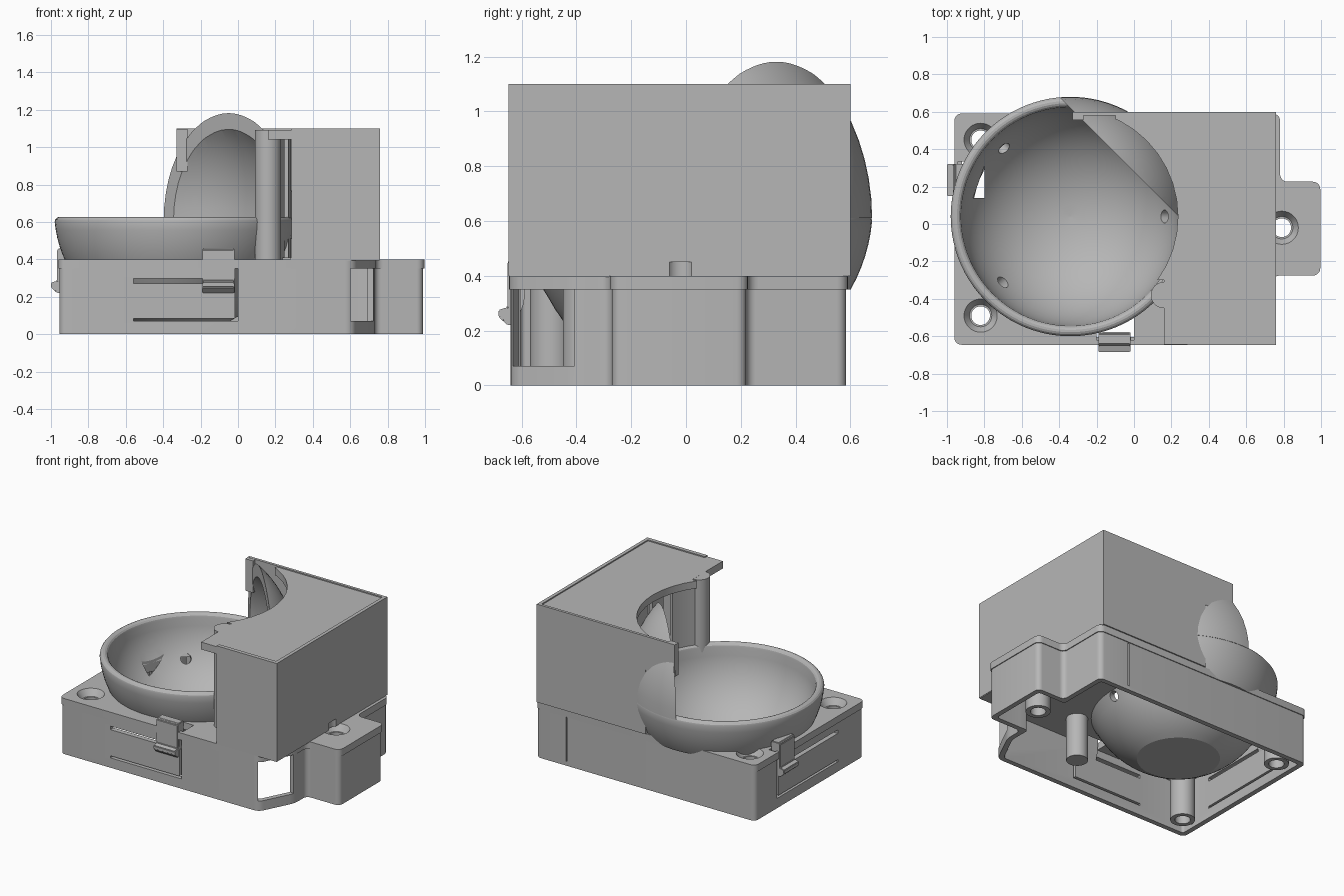
import bpy, bmesh, math
from mathutils import Vector, Matrix

old = bpy.data.objects.get("Cube")
if old:
    bpy.data.objects.remove(old)

grey = bpy.data.materials.new("matte grey")
grey.use_nodes = True
grey.diffuse_color = (0.47, 0.47, 0.47, 1)
grey.node_tree.nodes["Principled BSDF"].inputs["Base Color"].default_value = (0.47, 0.47, 0.47, 1)

BOWL = Vector((-0.34, 0.04, 0.62))   # centre of the ball seat
R_OUT, R_IN = 0.64, 0.585


def finish(name, bm):
    bmesh.ops.recalc_face_normals(bm, faces=bm.faces)
    mesh = bpy.data.meshes.new(name)
    bm.to_mesh(mesh)
    bm.free()
    mesh.materials.append(grey)
    obj = bpy.data.objects.new(name, mesh)
    bpy.context.collection.objects.link(obj)
    return obj


def prism(name, pts, z0, z1, radius=0):
    """Extrude a plan outline upward, optionally rounding its vertical corners."""
    bm = bmesh.new()
    face = bm.faces.new([bm.verts.new((x, y, z0)) for x, y in pts])
    up = bmesh.ops.extrude_face_region(bm, geom=[face])["geom"]
    bmesh.ops.translate(bm, vec=(0, 0, z1 - z0), verts=[v for v in up if isinstance(v, bmesh.types.BMVert)])
    if radius:
        upright = [e for e in bm.edges if abs(e.verts[0].co.z - e.verts[1].co.z) > 1e-4]
        bmesh.ops.bevel(bm, geom=upright, offset=radius, segments=5, profile=0.5, affect='EDGES')
    return finish(name, bm)


def box(name, x0, x1, y0, y1, z0, z1):
    return prism(name, [(x0, y0), (x1, y0), (x1, y1), (x0, y1)], z0, z1)


def cylinder(name, x, y, r, z0, z1, r_top=None):
    bm = bmesh.new()
    bmesh.ops.create_cone(bm, cap_ends=True, segments=40, radius1=r, radius2=r_top or r,
                          depth=z1 - z0, matrix=Matrix.Translation((x, y, (z0 + z1) / 2)))
    return finish(name, bm)


def ball(name, r, height):
    bm = bmesh.new()
    bmesh.ops.create_uvsphere(bm, u_segments=64, v_segments=32, radius=1,
                              matrix=Matrix.Translation(BOWL) @ Matrix.Diagonal((r, r, height, 1)))
    return finish(name, bm)


def lathe(name, profile, start=0, sweep=360):
    """Spin a closed (radius, z) profile about the bowl axis."""
    bm = bmesh.new()
    rot = Matrix.Rotation(math.radians(start), 4, 'Z')
    face = bm.faces.new([bm.verts.new(rot @ Vector((r, 0, z))) for r, z in profile])
    geom = [face]
    if sweep == 360:
        geom = list(face.edges)
        bmesh.ops.delete(bm, geom=[face], context='FACES_ONLY')
    bmesh.ops.spin(bm, geom=geom, axis=(0, 0, 1), cent=(0, 0, 0), steps=max(6, sweep // 4),
                   angle=math.radians(sweep))
    bmesh.ops.remove_doubles(bm, verts=bm.verts, dist=1e-4)
    bmesh.ops.translate(bm, vec=(BOWL.x, BOWL.y, 0), verts=bm.verts)
    return finish(name, bm)


def combine(obj, cutters, operation='DIFFERENCE'):
    for c in cutters:
        mod = obj.modifiers.new("cut", 'BOOLEAN')
        mod.operation, mod.solver, mod.object = operation, 'EXACT', c
        bpy.context.view_layer.objects.active = obj
        bpy.ops.object.modifier_apply(modifier=mod.name)
        bpy.data.objects.remove(c)
    return obj


def offset(pts, d):
    """Move every side of an anticlockwise outline outward by d."""
    out = []
    for i, p in enumerate(pts):
        p, a, b = Vector(p), Vector(pts[i - 1]), Vector(pts[(i + 1) % len(pts)])
        u, v = (p - a).normalized(), (b - p).normalized()
        n, m = Vector((u.y, -u.x)), Vector((v.y, -v.x))
        out.append(tuple(p + (n + m) * d / (1 + n.dot(m))))
    return out


# Base tray: hollow from below, with a chamfered corner and a screw tab
plan = [(-0.955, -0.64), (0.61, -0.64), (0.73, -0.4), (0.73, -0.27), (0.99, -0.27),
        (0.99, 0.22), (0.775, 0.22), (0.775, 0.585), (-0.955, 0.585)]
screws = [(-0.82, 0.45), (-0.82, -0.49), (0.79, -0.02)]
base = prism("base_tray", plan, 0, 0.36, 0.035)
combine(base, [prism("hollow", offset(plan, -0.035), -0.1, 0.5, 0.02)])
latch_cuts = []
for z0, z1 in ((0.07, 0.085), (0.272, 0.297)):
    latch_cuts += [box("slot", -0.56, 0, -0.7, -0.59, z0, z1),
                   box("slot", -1, -0.9, -0.35, 0.33, z0, z1)]
latch_cuts += [box("slot", -0.015, 0, -0.7, -0.59, 0.07, 0.5),
               box("slot", -1, -0.9, 0.32, 0.335, 0.07, 0.5),
               box("slot", 0.53, 0.54, 0.57, 0.7, 0.03, 0.5)]
window = prism("window", [(0.55, -0.61), (0.64, -0.65), (0.78, -0.42), (0.65, -0.39)], 0.07, 0.5)
combine(base, latch_cuts + [window, ball("seat_cut", 0.59, 0.59)])

# Base deck with openings for the bowl, latches and countersunk screws
deck = prism("base_deck", offset(plan, 0.006), 0.35, 0.4, 0.04)
deck_cuts = [ball("seat_cut", 0.59, 0.59), box("gap", -0.2, 0, -0.62, -0.5, 0.3, 0.5),
             box("gap", -0.94, -0.89, 0.14, 0.335, 0.3, 0.5)]
for x, y in screws:
    deck_cuts += [cylinder("hole", x, y, 0.05, 0.3, 0.5),
                  cylinder("sink", x, y, 0.05, 0.34, 0.405, 0.092)]
combine(deck, deck_cuts)

# Screw posts under the deck
for i, (x, y) in enumerate(screws):
    post = cylinder("screw_post_%d" % (i + 1), x, y, 0.08, 0.01, 0.355)
    combine(post, [cylinder("hole", x, y, 0.05, -0.1, 0.5)])

# Bowl: spherical seat with a flat foot, flaring to a rounded rim
profile = []
for i in range(17):
    a = math.radians(90 - 64 * i / 16)
    r = R_OUT - 0.028 * min(1, i / 7)
    profile.append((r * math.sin(a), 0.6 - (r - 0.005) * math.cos(a)))
profile.append((0.001, profile[-1][1]))
for i in range(15):
    a = math.radians(90 * i / 14)
    profile.append((max(0.001, R_IN * math.sin(a)), 0.6 - 0.52 * math.cos(a)))
for i in range(1, 7):
    a = math.pi * (1 - i / 7)
    mid, half = (R_OUT + R_IN) / 2, (R_OUT - R_IN) / 2
    profile.append((mid + half * math.cos(a), 0.6 + half * math.sin(a)))
bowl = lathe("ball_bowl", profile)


def bearing_hole(x, y):
    spot = Vector((x - BOWL.x, y - BOWL.y, -0.28))
    bm = bmesh.new()
    turn = spot.to_track_quat('Z', 'Y').to_matrix().to_4x4()
    bmesh.ops.create_cone(bm, cap_ends=True, segments=24, radius1=0.035, radius2=0.035, depth=0.3,
                          matrix=Matrix.Translation(BOWL + spot * 1.05) @ turn)
    return finish("bearing_hole", bm)


combine(bowl, [bearing_hole(-0.70, 0.41), bearing_hole(-0.70, -0.31), bearing_hole(0.16, 0.04),
               prism("side_opening", [(-0.86, 0.14), (-0.8, 0.14), (-0.8, 0.31)], 0.1, 0.55),
               box("back_trim", -1, 1, 0.583, 1, 0, 0.35)])

# Domed hood: half shell sliced by a diagonal upright plane
arch = []
for r, h, steps in ((R_OUT, 0.745, range(17)), (R_IN, 0.68, range(16, -1, -1))):
    for i in steps:
        a = math.pi / 2 * i / 16
        arch.append((max(0.001, r * math.cos(a)), 0.61 + h * math.sin(a)))
hood = lathe("domed_hood", arch)
combine(hood, [prism("keep", [(-1.22, 1.5), (1.5, -1.22), (2, 2)], 0, 2)], 'INTERSECT')

# Tall housing: thin walls, floor and recessed lid
combine(box("housing_back_wall", -0.33, 0.76, 0.58, 0.6, 0.4, 1.1),
        [ball("seat_cut", 0.61, 0.7), box("under", -0.5, -0.1, 0.5, 0.7, 0.3, 0.86)])
box("housing_back_lip", -0.33, -0.27, 0.555, 0.59, 0.87, 1.098)
right = box("housing_right_wall", 0.735, 0.76, -0.648, 0.6, 0.4, 1.1)
combine(right, [cylinder("screw_clearance", 0.79, -0.02, 0.05, 0.38, 0.45)])
box("housing_front_wall", 0.285, 0.76, -0.648, -0.62, 0.4, 1.1)
box("housing_side_wall", 0.285, 0.31, -0.64, -0.36, 0.4, 1.05)
combine(box("housing_floor", 0.0, 0.757, -0.645, 0.59, 0.395, 0.41),
        [ball("seat_cut", 0.59, 0.59), cylinder("screw_clearance", 0.79, -0.02, 0.05, 0.3, 0.5),
         box("front_gap", -0.1, 0.28, -0.7, -0.2, 0.3, 0.5)])
lid = prism("housing_lid", [(0.16, -0.645), (0.285, -0.645), (0.285, -0.62), (0.735, -0.62),
                            (0.735, 0.583), (-0.1, 0.583), (-0.1, -0.3), (0.16, -0.3)], 1.04, 1.092)
combine(lid, [cylinder("ball_clearance", BOWL.x, BOWL.y, 0.575, 0.9, 1.3), ball("hood_cut", 0.62, 0.72)])

# Support column and the curved inner wall segments beside it
cylinder("support_column", 0.16, -0.38, 0.07, 0.04, 1.0915)
for i, (start, sweep) in enumerate(((-36, 16), (-13, 10))):
    lathe("curved_inner_wall_%d" % (i + 1), [(0.6, 0.4), (0.625, 0.4), (0.625, 1.05), (0.6, 1.05)], start, sweep)


# Spring latches: a pad with a wedge hook, extruded along the wall
def latch(name, origin, out, along, width):
    side = [(-0.06, 0.3), (-0.03, 0.22), (0, 0.22), (0.033, 0.25), (0.033, 0.275), (0, 0.285),
            (0, 0.45), (-0.01, 0.46), (-0.065, 0.46), (-0.075, 0.45)]
    bm = bmesh.new()
    face = bm.faces.new([bm.verts.new(Vector(origin) + Vector(out) * o + Vector((0, 0, z))) for o, z in side])
    ext = bmesh.ops.extrude_face_region(bm, geom=[face])["geom"]
    bmesh.ops.translate(bm, vec=Vector(along) * width, verts=[v for v in ext if isinstance(v, bmesh.types.BMVert)])
    bmesh.ops.bevel(bm, geom=list(bm.edges), offset=0.004, segments=2, affect='EDGES')
    return finish(name, bm)


latch("front_latch", (-0.19, -0.652, 0), (0, -1, 0), (1, 0, 0), 0.17)
latch("side_latch", (-0.967, 0.15, 0), (-1, 0, 0), (0, 1, 0), 0.17)

# Smooth the round surfaces while keeping edges crisp
for obj in bpy.context.scene.objects:
    obj.select_set(obj.type == 'MESH')
bpy.ops.object.shade_smooth_by_angle(angle=math.radians(22))
